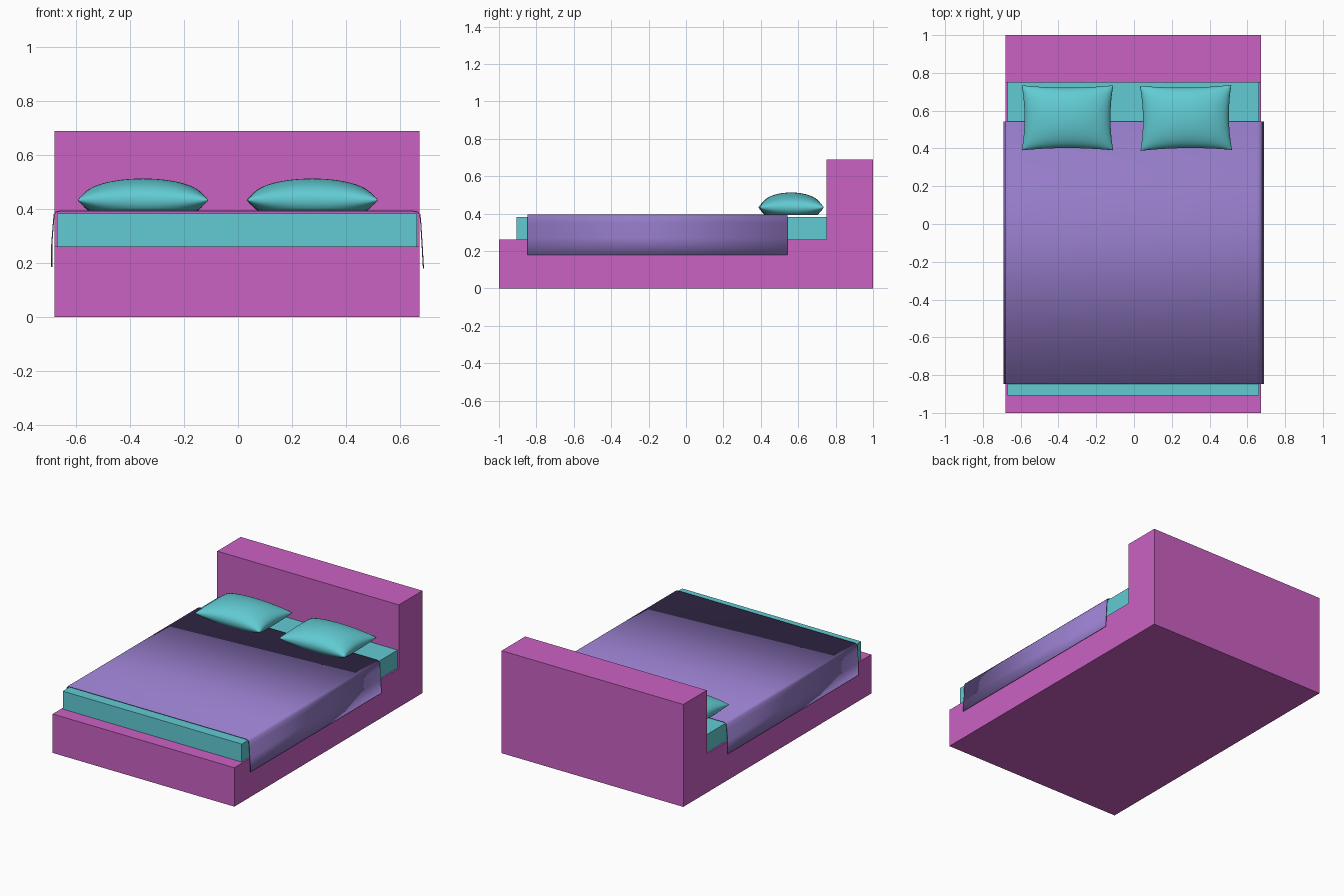
import bpy, bmesh
from math import sin, pi
from mathutils import Matrix

if "Cube" in bpy.data.objects:
    bpy.data.objects.remove(bpy.data.objects["Cube"])


def material(name, rgb):
    m = bpy.data.materials.new(name)
    m.diffuse_color = (*rgb, 1)
    m.use_nodes = True
    m.node_tree.nodes["Principled BSDF"].inputs["Base Color"].default_value = m.diffuse_color
    return m


def add_object(name, bm, mat):
    bmesh.ops.recalc_face_normals(bm, faces=bm.faces)
    mesh = bpy.data.meshes.new(name)
    bm.to_mesh(mesh)
    bm.free()
    mesh.materials.append(mat)
    ob = bpy.data.objects.new(name, mesh)
    bpy.context.collection.objects.link(ob)
    return ob


def extrude_outline(points, offset):
    """Closed solid from a planar outline swept along offset."""
    bm = bmesh.new()
    face = bm.faces.new([bm.verts.new(p) for p in points])
    ext = bmesh.ops.extrude_face_region(bm, geom=[face], use_keep_orig=True)
    verts = [g for g in ext["geom"] if isinstance(g, bmesh.types.BMVert)]
    bmesh.ops.translate(bm, verts=verts, vec=offset)
    return bm


def smooth(ob, angle):
    bpy.ops.object.select_all(action='DESELECT')
    ob.select_set(True)
    bpy.context.view_layer.objects.active = ob
    bpy.ops.object.shade_smooth_by_angle(angle=angle)


frame_mat = material("frame", (0.6, 0.12, 0.55))
linen_mat = material("linen", (0.12, 0.6, 0.65))
blanket_mat = material("blanket", (0.3, 0.2, 0.58))

# Bed frame with headboard: L-shaped side profile
profile = [(-1, 0), (1, 0), (1, 0.69), (0.75, 0.69), (0.75, 0.262), (-1, 0.262)]
add_object("bed_frame", extrude_outline([(-0.68, y, z) for y, z in profile],
                                        (1.353, 0, 0)), frame_mat)

# Mattress
mattress = [(-0.67, 0.262), (0.663, 0.262), (0.663, 0.383), (-0.67, 0.383)]
add_object("mattress", extrude_outline([(x, -0.907, z) for x, z in mattress],
                                       (0, 1.657, 0)), linen_mat)

# Blanket: thin sheet draped over both sides
drape = [(-0.690, 0.185), (-0.690, 0.27), (-0.684, 0.35), (-0.681, 0.38),
         (-0.675, 0.389), (-0.66, 0.392), (0.65, 0.392), (0.666, 0.389),
         (0.674, 0.38), (0.677, 0.35), (0.682, 0.27), (0.687, 0.18)]
bm = bmesh.new()
rows = [[bm.verts.new((x, y, z)) for x, z in drape] for y in (-0.848, 0.543)]
for i in range(len(drape) - 1):
    bm.faces.new((rows[0][i], rows[0][i + 1], rows[1][i + 1], rows[1][i]))
blanket = add_object("blanket", bm, blanket_mat)
solid = blanket.modifiers.new("thickness", 'SOLIDIFY')
solid.thickness = 0.004
solid.offset = 0
smooth(blanket, 0.7)


# Pillows: plump cushion with pinched corners and a flattened underside
def pillow(name, x, turn, n=28):
    bm = bmesh.new()
    grid = {}
    for side in (1, -1):
        for i in range(n + 1):
            for j in range(n + 1):
                u = sin(pi / 2 * (2 * i / n - 1))
                v = sin(pi / 2 * (2 * j / n - 1))
                f = max(0, (1 - u * u) * (1 - v * v)) ** 0.45
                rim = i in (0, n) or j in (0, n)
                if rim and side < 0:
                    grid[side, i, j] = grid[1, i, j]
                    continue
                if rim:
                    f = 0
                z = 0.08 * f if side > 0 else -0.04 * min(1, 2 * f)
                px = 0.242 * u * (1 - 0.06 * (1 - v * v))
                py = 0.172 * v * (1 - 0.07 * (1 - u * u))
                grid[side, i, j] = bm.verts.new((px, py, z))
        for i in range(n):
            for j in range(n):
                bm.faces.new([grid[side, i + a, j + b]
                              for a, b in ((0, 0), (1, 0), (1, 1), (0, 1))])
    bmesh.ops.transform(bm, verts=bm.verts, matrix=Matrix.Translation(
        (x, 0.562, 0.433)) @ Matrix.Rotation(turn, 4, 'Z'))
    smooth(add_object(name, bm, linen_mat), 1.2)


pillow("pillow_left", -0.352, 0.0)
pillow("pillow_right", 0.275, 0.01)
